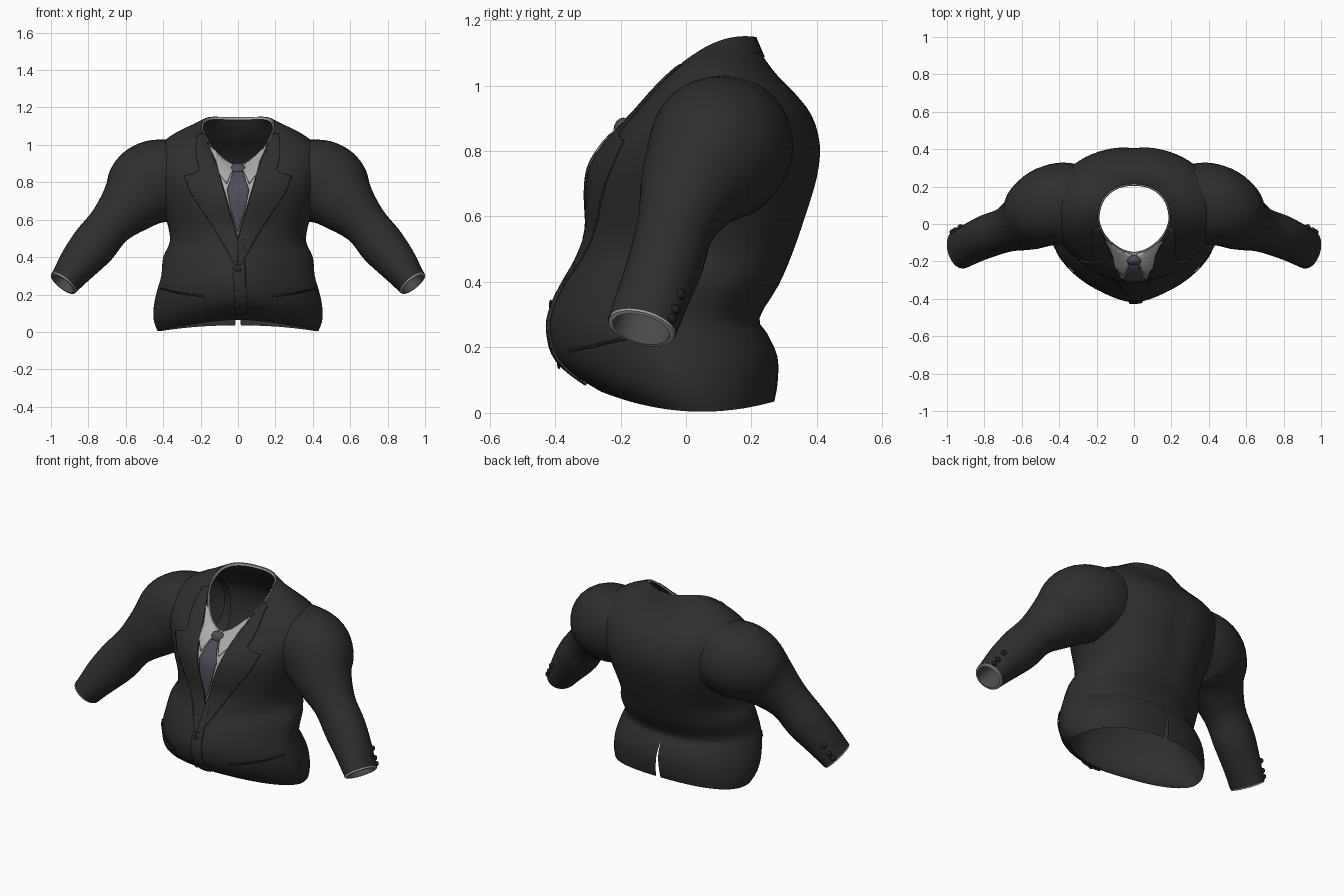
import bpy, bmesh, math
from mathutils import Vector
from mathutils.bvhtree import BVHTree

if "Cube" in bpy.data.objects:
    bpy.data.objects.remove(bpy.data.objects["Cube"])


def material(name, color):
    m = bpy.data.materials.new(name)
    m.use_nodes = True
    m.diffuse_color = (*color, 1)
    bsdf = m.node_tree.nodes["Principled BSDF"]
    bsdf.inputs["Base Color"].default_value = (*color, 1)
    bsdf.inputs["Roughness"].default_value = 0.8
    return m


CLOTH = material("charcoal cloth", (0.027, 0.027, 0.027))
SEAM = material("black trim", (0.014, 0.014, 0.014))
SHIRT = material("light grey shirt", (0.4, 0.4, 0.4))
LINING = material("dark grey lining", (0.07, 0.07, 0.07))
TIE = material("slate tie", (0.075, 0.075, 0.1))
parts = []


def finish(name, bm, *mats):
    bmesh.ops.recalc_face_normals(bm, faces=bm.faces)
    mesh = bpy.data.meshes.new(name)
    bm.to_mesh(mesh)
    bm.free()
    for m in mats:
        mesh.materials.append(m)
    ob = bpy.data.objects.new(name, mesh)
    bpy.context.collection.objects.link(ob)
    parts.append(ob)
    return ob


def spline(keys, steps):
    """Smooth interpolation through a list of equal-length tuples."""
    out = []
    for i in range(len(keys) - 1):
        p0, p1 = keys[max(i - 1, 0)], keys[i]
        p2, p3 = keys[i + 1], keys[min(i + 2, len(keys) - 1)]
        for j in range(steps):
            t = j / steps
            out.append(tuple(
                b + t * (c - a) / 2 + t * t * (a - 2.5 * b + 2 * c - d / 2)
                + t ** 3 * (1.5 * (b - c) + (d - a) / 2)
                for a, b, c, d in zip(p0, p1, p2, p3)))
    return out + [keys[-1]]


def loft(rings, closed=True, inner_from=None):
    """Skin the rings; strips from inner_from on take the second material."""
    bm = bmesh.new()
    rows = [[bm.verts.new(p) for p in r] for r in rings]
    n = len(rows[0])
    for k, (a, b) in enumerate(zip(rows, rows[1:])):
        for i in range(n if closed else n - 1):
            j = (i + 1) % n
            f = bm.faces.new((a[i], a[j], b[j], b[i]))
            f.material_index = int(inner_from is not None and k >= inner_from)
    return bm


def body_ring(key, start=0, end=360, n=64, closed=True):
    """Ring from half width, front y, back y, front, side, back heights, front taper."""
    hw, yf, yb, zf, zs, zb, taper = key
    pts = []
    for i in range(n):
        a = math.radians(start + (end - start) * i / (n if closed else n - 1))
        e = taper if math.sin(a) < 0 else 0.9
        s = math.copysign(abs(math.sin(a)) ** e, math.sin(a))
        x = hw * math.copysign(abs(math.cos(a)) ** e, math.cos(a))
        z = zs + (zb - zf) / 2 * s + ((zb + zf) / 2 - zs) * s * s
        y = (yf + yb) / 2 + (yb - yf) / 2 * s
        # shallow crease along the spine
        if s > 0:
            y -= 0.012 * math.exp(-(x / 0.05) ** 2 - ((z - 0.65) / 0.2) ** 2)
        pts.append(Vector((x, y, z)))
    return pts


# Jacket body, hem to neck
NECK = (.19, -.155, .21, .885, 1.09, 1.14, 1.15)
BODY = [
    (.43, -.26, .27, .065, .005, .035, 1.2),
    (.45, -.34, .28, .115, .06, .09, 1.25),
    (.45, -.40, .28, .175, .14, .17, 1.3),
    (.43, -.42, .25, .26, .23, .24, 1.3),
    (.41, -.405, .225, .33, .30, .29, 1.3),
    (.40, -.37, .285, .40, .40, .39, 1.25),
    (.365, -.33, .33, .47, .48, .49, 1.15),
    (.375, -.30, .37, .56, .57, .60, 1.05),
    (.41, -.303, .405, .66, .67, .72, 1.05),
    (.44, -.296, .412, .74, .78, .82, 1.05),
    (.455, -.265, .385, .80, .90, .91, 1.05),
    (.42, -.23, .33, .84, .99, .98, 1.05),
    (.34, -.205, .28, .86, 1.05, 1.03, 1.1),
    (.25, -.18, .235, .875, 1.085, 1.09, 1.1),
    NECK,
]
bm = loft([body_ring(k) for k in spline(BODY, 3)])


def cut(bm, test, co, no):
    faces = [f for f in bm.faces if test(f.calc_center_median())]
    geom = set(faces)
    for f in faces:
        geom.update(f.edges)
        geom.update(f.verts)
    bmesh.ops.bisect_plane(bm, geom=list(geom), plane_co=co, plane_no=no)


V_TIP, V_SLOPE, VENT_TOP = 0.52, 0.3, 0.25
for side in (1, -1):
    cut(bm, lambda c: c.y < 0 and c.z > 0.45, (0, 0, V_TIP), (side, 0, -V_SLOPE))
    cut(bm, lambda c: c.y > 0 and c.z < 0.3, (0, 0, VENT_TOP), (side, 0, 0.07))
# shirt front shows in the V; the back vent is open
vent = []
for f in bm.faces:
    c = f.calc_center_median()
    if c.y < 0 and abs(c.x) < V_SLOPE * (c.z - V_TIP):
        f.material_index = 1
    if c.y > 0 and abs(c.x) < 0.07 * (VENT_TOP - c.z):
        vent.append(f)
bmesh.ops.delete(bm, geom=vent, context='FACES')
tree = BVHTree.FromBMesh(bm)
finish("jacket_body", bm, CLOTH, SHIRT)


def drape(name, outline, mat, thick=0.008, lift=0.005):
    """Thin plate cut to an (x, z) outline and laid on the jacket front."""
    bm = bmesh.new()
    bm.faces.new([bm.verts.new((x, 0, z)) for x, z in outline])
    bmesh.ops.triangulate(bm, faces=bm.faces)
    for axis in (0, 2):
        for i in range(-22, 56):
            no = [0, 0, 0]
            no[axis] = 1
            co = [i * 0.02 + 0.003 if a == axis else 0 for a in range(3)]
            bmesh.ops.bisect_plane(bm, geom=bm.verts[:] + bm.edges[:] + bm.faces[:],
                                   plane_co=co, plane_no=no)
    for v in bm.verts:
        hit, no, _, _ = tree.ray_cast(Vector((v.co.x, -2, v.co.z)), Vector((0, 1, 0)))
        if hit is None or hit.y > 0.06:
            hit, no, _, _ = tree.find_nearest(Vector((v.co.x, -0.1, v.co.z)))
        if no.y > 0:
            no = -no
        v.co = hit + no * lift
    ob = finish(name, bm, mat)
    mod = ob.modifiers.new("thickness", 'SOLIDIFY')
    mod.thickness = thick
    mod.offset = 0


LAPEL = [(0, .49), (.108, .87), (.15, .97), (.185, 1.06), (.22, 1.05), (.225, .94),
         (.205, .86), (.23, .845), (.285, .83), (.255, .75), (.13, .56), (.02, .36), (0, .35)]
WING = [(.015, .885), (.06, .905), (.12, .96), (.15, 1.0), (.155, .985),
        (.118, .91), (.10, .84), (.06, .79)]
WELT = [(.18, .195), (.30, .21), (.41, .235), (.41, .227), (.30, .201), (.18, .186)]

for side, tag in ((1, "left"), (-1, "right")):
    for part, outline, mat, thick, lift in (
            ("lapel", LAPEL, CLOTH, .008, .005), ("shirt_collar", WING, SHIRT, .009, .007),
            ("pocket_seam", WELT, SEAM, .006, .004)):
        drape(tag + "_" + part, [(x * side, z) for x, z in outline], mat, thick, lift)

# Front overlap edge, tie
drape("front_overlap", [(-.01, .49), (.03, .49), (.05, .11), (-.01, .09), (-.025, .3)], CLOTH)
drape("tie_blade", [(-.025, .85), (.025, .85), (.058, .755), (.034, .64), (0, .53),
                    (-.034, .64), (-.058, .755)], TIE, 0.006, 0.007)


def blob(name, loc, scale, mat, segs=16):
    bm = bmesh.new()
    bmesh.ops.create_uvsphere(bm, u_segments=segs, v_segments=segs // 2, radius=1)
    for v in bm.verts:
        v.co = Vector([c * s for c, s in zip(v.co, scale)]) + Vector(loc)
    finish(name, bm, mat)


blob("tie_knot", (0, -.192, .86), (.045, .03, .042), TIE)
for i, (x, z) in enumerate(((0, .33), (-.01, .15))):
    hit = tree.ray_cast(Vector((x, -2, z)), Vector((0, 1, 0)))[0]
    blob("front_button_%d" % (i + 1), hit - Vector((0, .008, 0)), (.016, .006, .016), SEAM)

# Folded collar round the back of the neck, and the shirt band inside it
collar = [NECK, (.195, -.16, .215, .89, 1.098, 1.148, 1.15),
          (.215, -.17, .226, .885, 1.098, 1.122, 1.15),
          (.25, -.18, .242, .875, 1.088, 1.085, 1.1)]
finish("back_collar", loft([body_ring(k, -15, 195, 40, False) for k in collar], False), CLOTH)
band = [(.193, -.158, .213, .888, 1.096, 1.146, 1.15),
        (.187, -.152, .207, .888, 1.096, 1.146, 1.15),
        (.184, -.149, .204, .877, 1.083, 1.133, 1.15)]
finish("shirt_neck_band", loft([body_ring(k) for k in band]), SHIRT)


def tube_rings(keys, n=32):
    """Rings across a path of (x, y, z, y radius, other radius)."""
    rings = []
    for i, k in enumerate(keys):
        a, b = keys[max(i - 1, 0)], keys[min(i + 1, len(keys) - 1)]
        t = (Vector(b[:3]) - Vector(a[:3])).normalized()
        u = (Vector((0, 1, 0)) - t * t.y).normalized()
        v = u.cross(t)
        rings.append([Vector(k[:3]) + u * k[3] * math.cos(2 * math.pi * j / n)
                      + v * k[4] * math.sin(2 * math.pi * j / n) for j in range(n)])
    return rings


def mirrored(rings, side):
    return [[Vector((p.x * side, p.y, p.z)) for p in r] for r in rings]


# Sleeves with shirt cuffs and buttons; the roots run on inside the shoulders
SLEEVE = [
    (.26, .12, .83, .19, .205), (.36, .115, .82, .215, .212), (.445, .095, .80, .215, .225),
    (.51, .06, .755, .195, .215), (.575, .015, .685, .16, .17), (.68, -.03, .575, .12, .122),
    (.77, -.06, .465, .115, .122), (.85, -.095, .37, .11, .107),
    (.91, -.125, .29, .108, .088), (.932, -.135, .262, .107, .083),
]
sleeve = tube_rings(spline(SLEEVE, 4))
axis = Vector((.6, -.25, -.76)).normalized()
mid = Vector(SLEEVE[-1][:3])
cuff = [[mid + (p - mid) * scale + axis * depth for p in sleeve[-1]]
        for depth, scale in ((-.02, .96), (.006, .98), (.008, .84), (-.03, .80), (-.12, .8))]
for side, tag in ((1, "left"), (-1, "right")):
    finish(tag + "_sleeve", loft(mirrored(sleeve, side)), CLOTH)
    finish(tag + "_shirt_cuff", loft(mirrored(cuff, side), True, 2), SHIRT, LINING)
    for i, row in enumerate((-4, -6, -8)):
        p = sleeve[row][-3]
        blob("%s_sleeve_button_%d" % (tag, i + 1), (p.x * side, p.y, p.z),
             (.016, .016, .016), SEAM, 10)

# Smooth shading with crisp edges
bpy.ops.object.select_all(action='DESELECT')
for ob in parts:
    ob.select_set(True)
bpy.context.view_layer.objects.active = parts[0]
bpy.ops.object.shade_smooth_by_angle(angle=math.radians(40))
